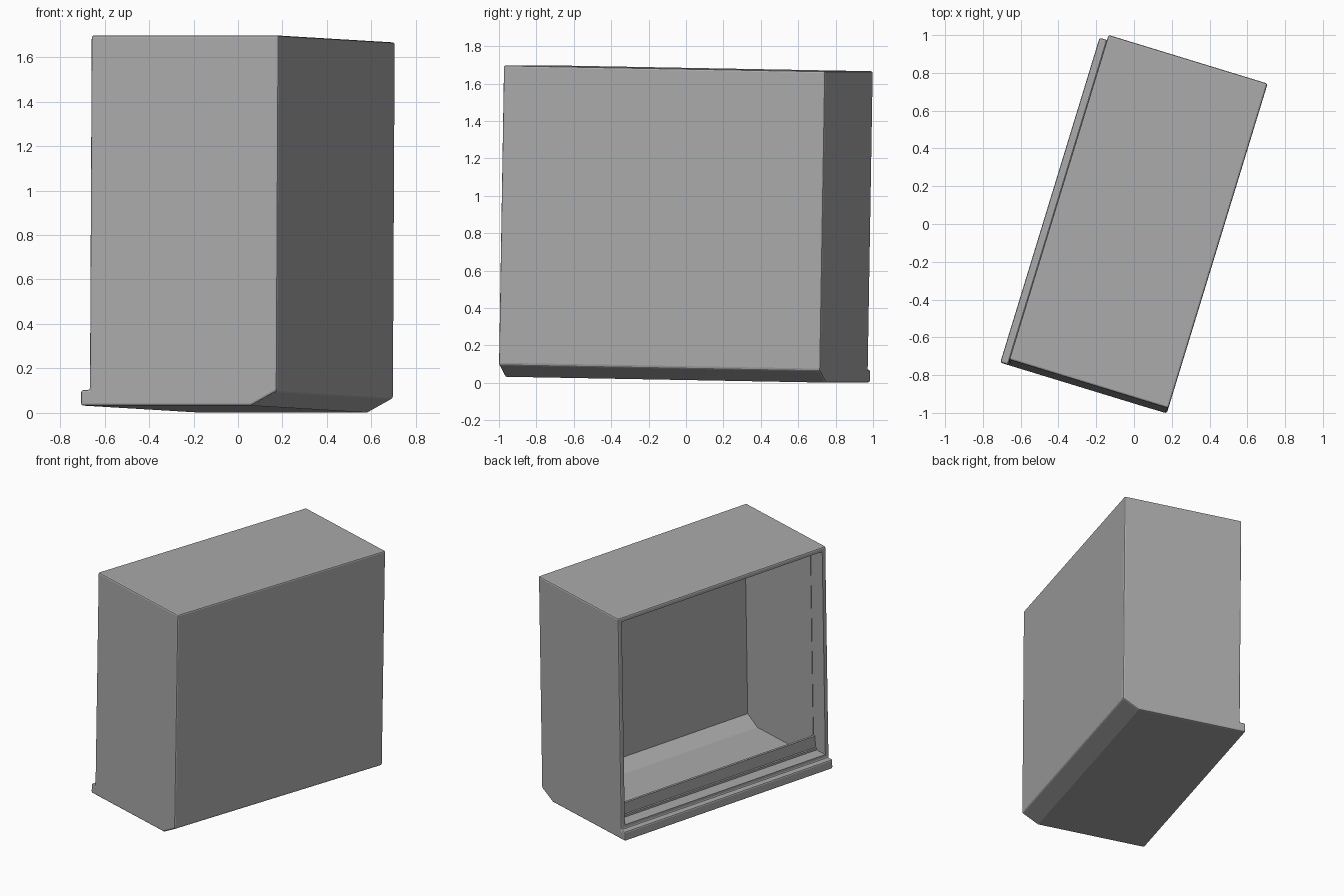
import bpy, bmesh
from math import radians
from mathutils import Matrix

if "Cube" in bpy.data.objects:
    bpy.data.objects.remove(bpy.data.objects["Cube"])

H = 1.665      # cabinet height
HALF = 0.899   # half of the long side
T = 0.032      # wall thickness

# The whole cabinet is turned and leans very slightly
POSE = (Matrix.Translation((0.0145, -0.015, 0.0172))
        @ Matrix.Rotation(radians(-17), 4, 'Z')
        @ Matrix.Rotation(radians(-1.0), 4, 'X'))


def prism(name, profile, half):
    """Extrude an x-z profile symmetrically along local y."""
    bm = bmesh.new()
    face = bm.faces.new([bm.verts.new((x, -half, z)) for x, z in profile])
    ext = bmesh.ops.extrude_face_region(bm, geom=[face])
    bmesh.ops.translate(bm, vec=(0, 2 * half, 0),
                        verts=[v for v in ext["geom"] if isinstance(v, bmesh.types.BMVert)])
    bmesh.ops.recalc_face_normals(bm, faces=bm.faces)
    mesh = bpy.data.meshes.new(name)
    bm.to_mesh(mesh)
    bm.free()
    mesh.materials.append(grey)
    obj = bpy.data.objects.new(name, mesh)
    bpy.context.collection.objects.link(obj)
    obj.matrix_world = POSE
    return obj


grey = bpy.data.materials.new("mid_grey")
grey.diffuse_color = (0.4, 0.4, 0.4, 1)
grey.use_nodes = True
grey.node_tree.nodes["Principled BSDF"].inputs["Base Color"].default_value = grey.diffuse_color

# Outer body: chamfered lower back edge and a projecting bottom ledge
cabinet = prism("open_cabinet", [
    (-0.481, 0), (0.32, 0), (0.441, 0.065), (0.441, H),
    (-0.44, H), (-0.44, 0.07), (-0.481, 0.07)], HALF)
bevel = cabinet.modifiers.new("soft_edges", 'BEVEL')
bevel.width = 0.01
bevel.segments = 2
bevel.limit_method = 'ANGLE'

# Main cavity: leaves the sill, upright lip, floor and sloped back corner
cavity = prism("cavity_cutter", [
    (-0.52, 0.10), (-0.345, 0.10), (-0.345, 0.115), (-0.33, 0.115),
    (-0.33, 0.20), (-0.312, 0.20), (-0.312, 0.03), (0.31, 0.03),
    (0.415, 0.095), (0.415, H - T - 0.003), (-0.52, H - T - 0.003)], HALF - T - 0.003)

# Slightly wider recess around the opening
recess = prism("opening_cutter", [
    (-0.55, 0.10), (-0.345, 0.10), (-0.345, 0.115), (-0.33, 0.115),
    (-0.33, 0.20), (-0.312, 0.20), (-0.312, H - T), (-0.55, H - T)], HALF - T)

for cutter in (cavity, recess):
    mod = cabinet.modifiers.new(cutter.name, 'BOOLEAN')
    mod.operation = 'DIFFERENCE'
    mod.solver = 'EXACT'
    mod.object = cutter
    cutter.hide_render = True
    cutter.display_type = 'WIRE'
